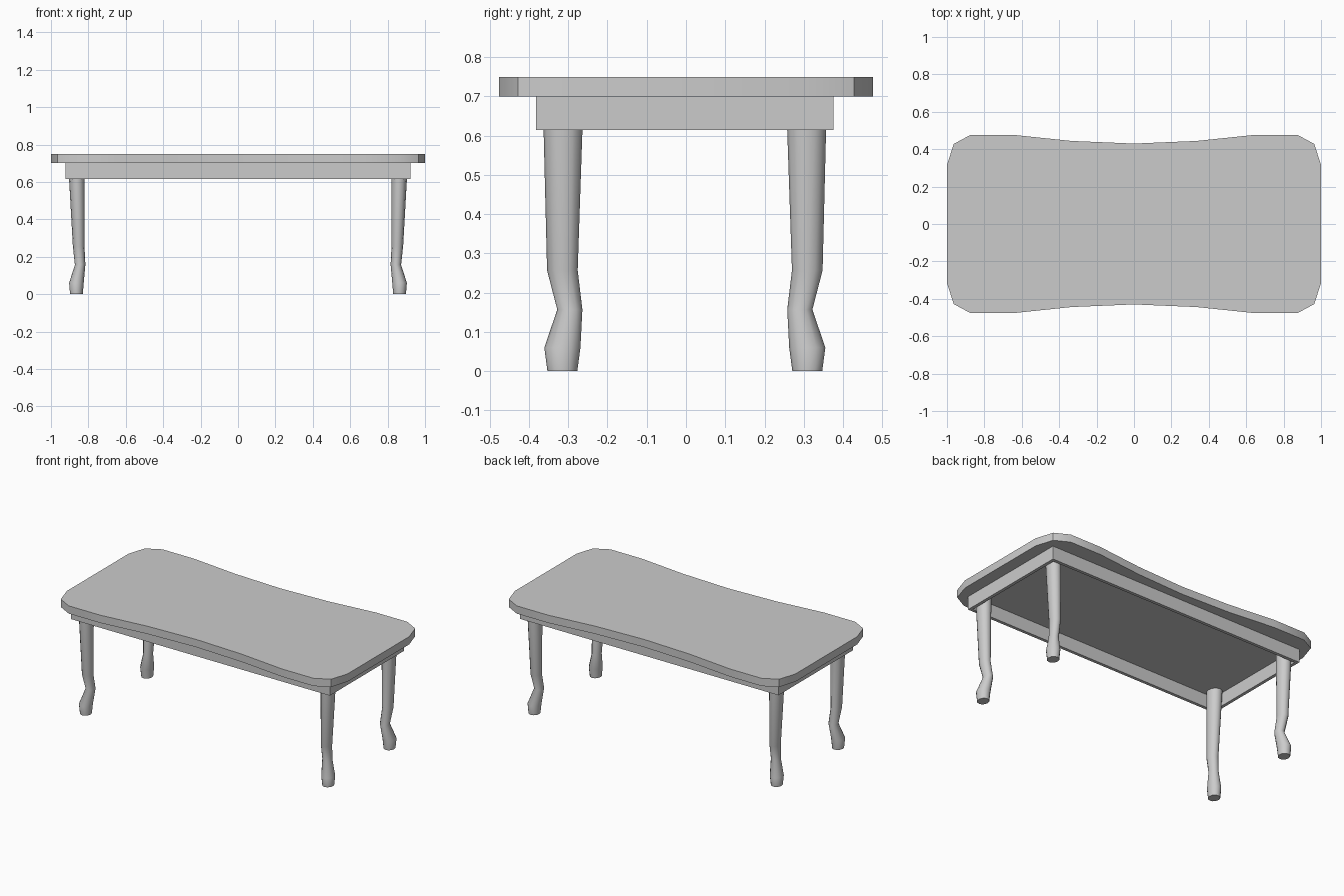
import bpy, bmesh, math

if "Cube" in bpy.data.objects:
    bpy.data.objects.remove(bpy.data.objects["Cube"])


def make_object(name, bm, y=0.0):
    bmesh.ops.recalc_face_normals(bm, faces=bm.faces[:])
    mesh = bpy.data.meshes.new(name)
    bm.to_mesh(mesh)
    bm.free()
    obj = bpy.data.objects.new(name, mesh)
    obj.location.y = y
    bpy.context.collection.objects.link(obj)
    return obj


def smooth(obj, angle):
    bpy.ops.object.select_all(action='DESELECT')
    obj.select_set(True)
    bpy.context.view_layer.objects.active = obj
    bpy.ops.object.shade_smooth_by_angle(angle=math.radians(angle))


def loft(bm, rings, caps=True):
    """Bridge closed rings of points with quads, optionally capping the ends."""
    loops = [[bm.verts.new(p) for p in ring] for ring in rings]
    n = len(loops[0])
    for a, b in zip(loops, loops[1:]):
        for i in range(n):
            j = (i + 1) % n
            bm.faces.new((a[i], a[j], b[j], b[i]))
    if caps:
        bm.faces.new(loops[0][::-1])
        bm.faces.new(loops[-1])


# Tabletop: one quarter of the waisted outline, mirrored round
quarter = [(1.0, 0.315), (0.964, 0.428), (0.873, 0.477),
           (0.65, 0.477), (0.335, 0.444)]
half = quarter + [(0, 0.43)] + [(-x, y) for x, y in reversed(quarter)]
outline = half + [(-x, -y) for x, y in half]
bm = bmesh.new()
loft(bm, [[(x, y, z) for x, y in outline] for z in (0.70, 0.75)])
smooth(make_object("tabletop", bm), 40)

# Apron: open rectangular frame under the top
AX, AY = 0.922, 0.379
corners = [(AX, AY), (-AX, AY), (-AX, -AY), (AX, -AY)]
bm = bmesh.new()
loft(bm, [[(x, y, z) for x, y in corners] for z in (0.615, 0.70)], caps=False)
apron = make_object("apron", bm, -0.003)
solid = apron.modifiers.new("thickness", 'SOLIDIFY')
solid.thickness = 0.02
solid.offset = -1
solid.use_even_offset = True

# Legs: curved stack of oval sections (z, centre x, centre y, radius x, radius y)
sections = [(0.0, 0.864, 0.312, 0.034, 0.038),
            (0.06, 0.864, 0.312, 0.039, 0.046),
            (0.157, 0.844, 0.293, 0.028, 0.032),
            (0.257, 0.852, 0.312, 0.031, 0.039),
            (0.70, 0.864, 0.310, 0.044, 0.052)]
SIDES = 12
bm = bmesh.new()
loft(bm, [[(cx + rx * math.cos(math.tau * i / SIDES),
            cy + ry * math.sin(math.tau * i / SIDES), z) for i in range(SIDES)]
          for z, cx, cy, rx, ry in sections])
legs = make_object("legs", bm, -0.003)
smooth(legs, 50)
mirror = legs.modifiers.new("four_legs", 'MIRROR')
mirror.use_axis = (True, True, False)
